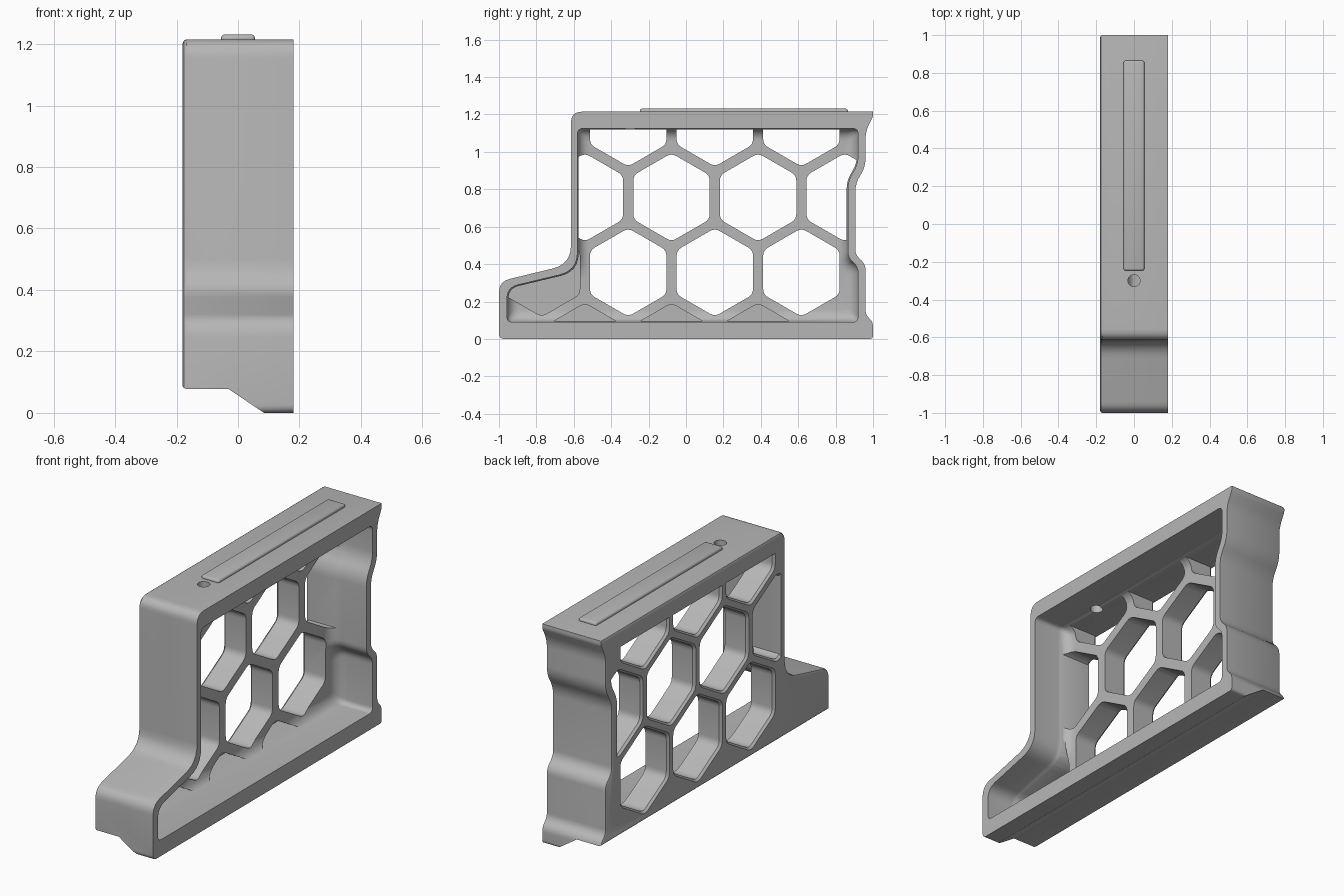
import bpy, bmesh, math
from mathutils import Vector

cube = bpy.data.objects.get("Cube")
if cube:
    bpy.data.objects.remove(cube, do_unlink=True)

grey = bpy.data.materials.new("light_grey")
grey.use_nodes = True
colour = (0.47, 0.47, 0.47, 1)
grey.diffuse_color = colour
grey.node_tree.nodes["Principled BSDF"].inputs["Base Color"].default_value = colour


def inset(corners, d):
    """Move every edge of a counter-clockwise (y, z, radius) outline inwards."""
    out = []
    for i, (y, z, r) in enumerate(corners):
        p = Vector((y, z))
        a = (p - Vector(corners[i - 1][:2])).normalized()
        b = (Vector(corners[(i + 1) % len(corners)][:2]) - p).normalized()
        n1, n2 = Vector((-a.y, a.x)), Vector((-b.y, b.x))
        q = p + (n1 + n2) * d / (1 + n1.dot(n2))
        out.append((q.x, q.y, r))
    return out


def rounded(corners, steps=6):
    """Replace each corner by a short curve."""
    out = []
    for i, (y, z, r) in enumerate(corners):
        p = Vector((y, z))
        a = Vector(corners[i - 1][:2]) - p
        b = Vector(corners[(i + 1) % len(corners)][:2]) - p
        t = max(0.001, min(r, 0.45 * a.length, 0.45 * b.length))
        start, end = p + a.normalized() * t, p + b.normalized() * t
        for k in range(steps + 1):
            u = k / steps
            out.append(start * (1 - u) ** 2 + p * 2 * u * (1 - u) + end * u * u)
    return out


def add_loft(bm, rings):
    """Skin a list of (x, outline) rings and cap both ends."""
    loops = [[bm.verts.new((x, p[0], p[1])) for p in pts] for x, pts in rings]
    n = len(loops[0])
    for lo, hi in zip(loops, loops[1:]):
        for i in range(n):
            j = (i + 1) % n
            bm.faces.new((lo[i], lo[j], hi[j], hi[i]))
    bm.faces.new(loops[0][::-1])
    bm.faces.new(loops[-1])


def make(name, *lofts):
    bm = bmesh.new()
    for rings in lofts:
        add_loft(bm, rings)
    bmesh.ops.recalc_face_normals(bm, faces=bm.faces)
    mesh = bpy.data.meshes.new(name)
    bm.to_mesh(mesh)
    bm.free()
    mesh.materials.append(grey)
    obj = bpy.data.objects.new(name, mesh)
    bpy.context.collection.objects.link(obj)
    return obj


def activate(obj):
    bpy.ops.object.select_all(action='DESELECT')
    obj.select_set(True)
    bpy.context.view_layer.objects.active = obj


def boolean(obj, cutter, operation='DIFFERENCE'):
    activate(obj)
    mod = obj.modifiers.new("cut", 'BOOLEAN')
    mod.operation, mod.solver, mod.object = operation, 'EXACT', cutter
    bpy.ops.object.modifier_apply(modifier=mod.name)
    bpy.data.objects.remove(cutter, do_unlink=True)


# Outer silhouette and the cavity opening
outer = [(-1, 0, .03), (1, 0, .02), (1, .09, .03), (.96, .13, .03),
         (.96, .40, .05), (.905, .45, .05), (.905, .83, .05), (.96, .92, .06),
         (.96, 1.11, .06), (1, 1.19, .02), (1, 1.215, 0),
         (-.615, 1.215, .06), (-.615, .40, .1), (-1, .307, .06)]
cavity = [(-.957, .09, .03), (.92, .09, .03), (.92, .385, .05),
          (.865, .435, .05), (.865, .845, .05), (.92, .935, .06),
          (.92, 1.125, .03), (-.58, 1.125, .03), (-.58, .365, .1),
          (-.957, .275, .06)]
half, web = 0.18, -0.04

frame = make("honeycomb_frame", [
    (-half, rounded(inset(outer, .012))),
    (-half + .004, rounded(inset(outer, .004))),
    (-half + .012, rounded(outer)),
    (half, rounded(outer))])

# Open cavity with a filleted floor
fillet = 0.065
rings = []
for k in range(7):
    a = math.pi / 2 * k / 6
    rings.append((web + fillet * (1 - math.sin(a)),
                  rounded(inset(cavity, fillet * (1 - math.cos(a))))))
rings = rings[::-1] + [(half + .05, rounded(cavity))]
boolean(frame, make("cavity_cutter", rings))

# Honeycomb holes, trimmed to the cavity outline
pitch = 0.463
row = pitch * math.sqrt(3) / 2
base_y, base_z = -0.309, 0.356


def hexagon(y, z, size):
    pts = [(y + size * math.cos(math.radians(60 * k + 30)),
            z + size * math.sin(math.radians(60 * k + 30)), .03) for k in range(6)]
    return rounded(pts, 4)


def hole(col, level, floor=None):
    y = base_y + pitch * (col - (level % 2) / 2)
    z = base_z + row * level
    size = 0.236
    if floor is not None:
        return [(floor, hexagon(y, z, size)), (half, hexagon(y, z, size))]
    return [(-half - .01, hexagon(y, z, size + .022)),
            (-half + .012, hexagon(y, z, size)),
            (half, hexagon(y, z, size))]


through = [hole(c, 0) for c in range(3)]
through += [hole(c, 1) for c in range(4)]
through += [hole(c, 2) for c in range(3)]
pockets = [hole(c, -1, -.14) for c in range(3)] + [hole(-1, 0, -.14)]
for holes in (through, pockets):
    cutter = make("hex_cutter", *holes)
    trim = rounded(inset(cavity, .006))
    boolean(cutter, make("trim", [(-.3, trim), (.12, trim)]), 'INTERSECT')
    boolean(frame, cutter)


def prism_along_y(name, section, y0, y1):
    """Extrude an (x, z) section along y."""
    obj = make(name, [(y0, section), (y1, section)])
    for v in obj.data.vertices:
        v.co = (v.co.y, v.co.x, v.co.z)
    obj.data.flip_normals()
    return obj


# Stepped underside: raised on one side, sloping down to the foot rail
boolean(frame, prism_along_y("underside_cutter", [
    (-.3, -.1), (.085, -.1), (.085, 0), (-.03, .077), (-.168, .077),
    (-.176, .081), (-.19, .097), (-.3, .097)], -1.2, 1.2))

# Round pin hole through the top wall
circle = [(.032 * math.cos(math.tau * k / 24), .032 * math.sin(math.tau * k / 24) - .3)
          for k in range(24)]
pin = make("pin_cutter", [(1.02, circle), (1.3, circle)])
for v in pin.data.vertices:
    v.co = (v.co.y, v.co.z, v.co.x)
boolean(frame, pin)

# Raised rail on the top face
rail = prism_along_y("top_rail", [(-.055, 1.205), (.055, 1.205), (.055, 1.231),
                                  (-.055, 1.231)], -.247, .865)
activate(rail)
bevel = rail.modifiers.new("bevel", 'BEVEL')
bevel.width, bevel.segments = .011, 3
bpy.ops.object.modifier_apply(modifier=bevel.name)

for obj in (frame, rail):
    activate(obj)
    bpy.ops.object.shade_smooth_by_angle(angle=math.radians(30))
